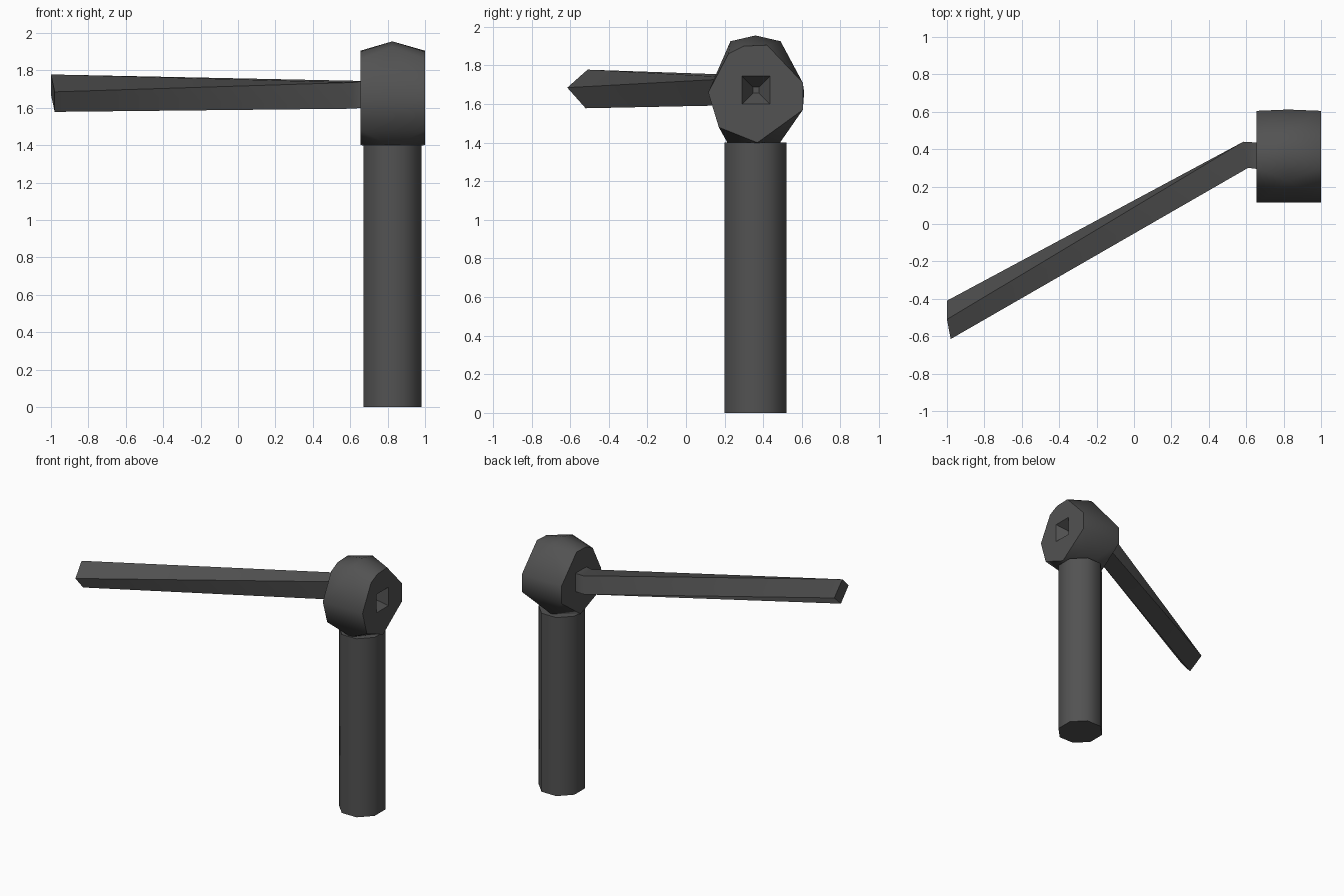
import bpy, bmesh, math

if "Cube" in bpy.data.objects:
    bpy.data.objects.remove(bpy.data.objects["Cube"])

dark = bpy.data.materials.new("dark_grey")
dark.diffuse_color = (0.085, 0.085, 0.085, 1)
dark.use_nodes = True
dark.node_tree.nodes["Principled BSDF"].inputs["Base Color"].default_value = dark.diffuse_color


def finish(bm, name, angle=None):
    bmesh.ops.recalc_face_normals(bm, faces=bm.faces[:])
    mesh = bpy.data.meshes.new(name)
    bm.to_mesh(mesh)
    bm.free()
    mesh.materials.append(dark)
    obj = bpy.data.objects.new(name, mesh)
    bpy.context.collection.objects.link(obj)
    if angle:
        bpy.ops.object.select_all(action='DESELECT')
        obj.select_set(True)
        bpy.context.view_layer.objects.active = obj
        bpy.ops.object.shade_smooth_by_angle(angle=math.radians(angle))
    return obj


def loft(rings, name, angle=None):
    """Join rings of equal size and cap both ends."""
    bm = bmesh.new()
    rows = [[bm.verts.new(p) for p in ring] for ring in rings]
    n = len(rows[0])
    for a, b in zip(rows, rows[1:]):
        for i in range(n):
            j = (i + 1) % n
            bm.faces.new((a[i], a[j], b[j], b[i]))
    bm.faces.new(rows[0][::-1])
    bm.faces.new(rows[-1])
    return finish(bm, name, angle)


def square(x, half):
    cy, cz = 0.363, 1.672
    return [(x, cy + s * half, cz + t * half)
            for s, t in ((-1, 1), (1, 1), (1, -1), (-1, -1))]


# Eight-sided post
turns = [math.radians(22.5 + 45 * i) for i in range(8)]
loft([[(0.825 + 0.168 * math.cos(t), 0.36 + 0.173 * math.sin(t), z) for t in turns]
      for z in (0, 1.40)], "post", 60)

# Faceted head: hull of two end outlines and a fuller middle outline (y, z)
end = [(0.30, 1.90), (0.42, 1.905), (0.605, 1.71), (0.605, 1.57),
       (0.37, 1.40), (0.17, 1.48), (0.115, 1.66), (0.22, 1.86)]
middle = [(0.36, 1.955), (0.23, 1.925), (0.49, 1.925), (0.612, 1.66),
          (0.48, 1.39), (0.22, 1.39), (0.115, 1.66)]
bm = bmesh.new()
for x, outline in ((0.655, end), (0.825, middle), (1.0, end)):
    for y, z in outline:
        bm.verts.new((x, y, z))
bmesh.ops.convex_hull(bm, input=bm.verts[:])
loose = [v for v in bm.verts if not v.link_faces]
bmesh.ops.delete(bm, geom=loose, context='VERTS')
bmesh.ops.dissolve_limit(bm, angle_limit=0.01, verts=bm.verts[:], edges=bm.edges[:])
head = finish(bm, "head", 52)

# Tapered square socket in the right end of the head
cutter = loft([square(1.02, 0.0835), square(0.90, 0.016)], "socket_cutter")
cutter.hide_render = True
cutter.hide_viewport = True
cut = head.modifiers.new("socket", 'BOOLEAN')
cut.operation = 'DIFFERENCE'
cut.object = cutter
cut.solver = 'EXACT'

# Square arm that bends forward and twists towards its tip
bend = [(0.61, 0.30, 1.735), (0.585, 0.44, 1.745),
        (0.585, 0.44, 1.60), (0.61, 0.30, 1.595)]
tip = [(-0.98, -0.615, 1.685), (-1.0, -0.51, 1.778),
       (-1.0, -0.41, 1.67), (-0.98, -0.52, 1.578)]
loft([square(0.68, 0.071), bend, tip], "arm", 40)
